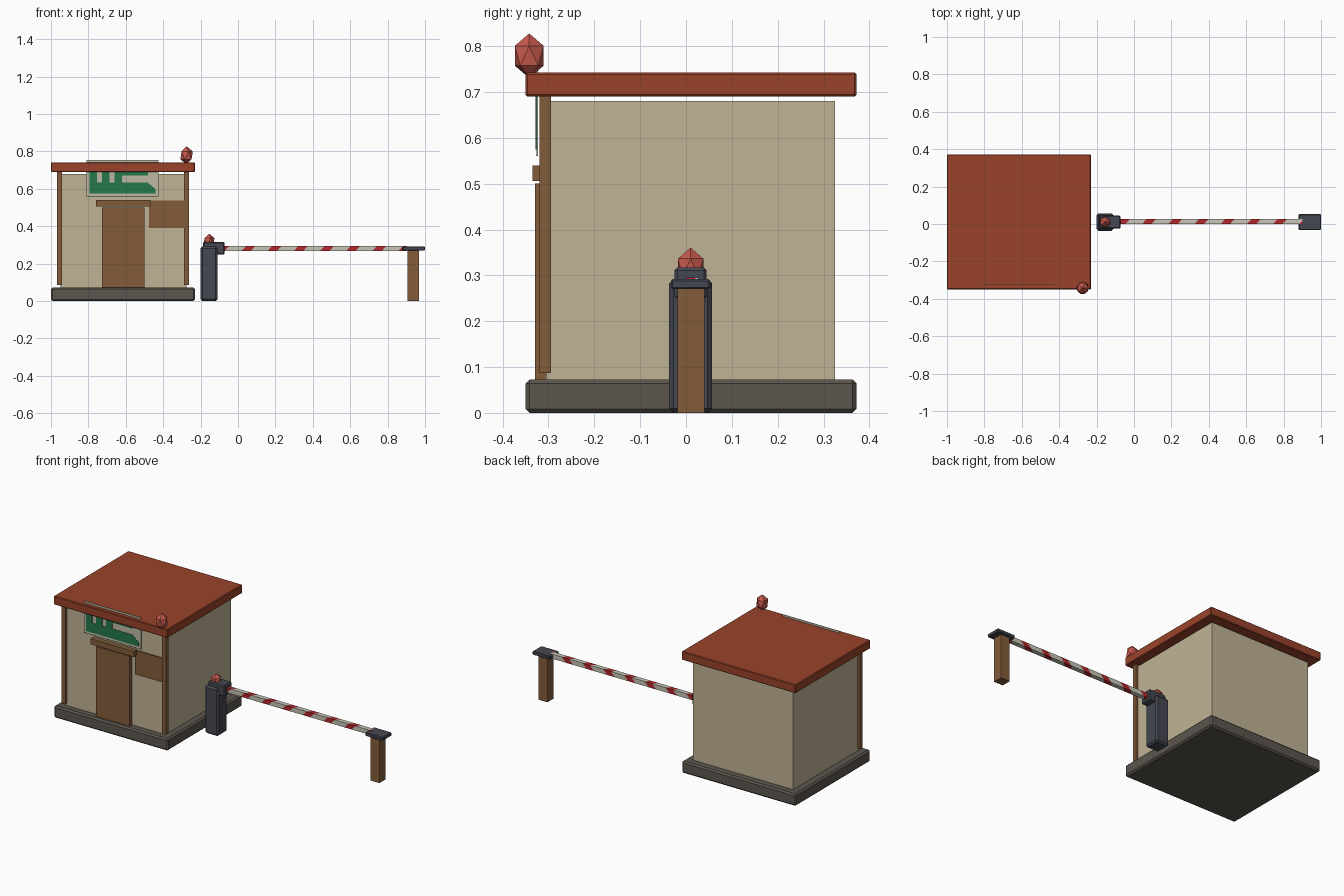
import bpy, bmesh, math
from mathutils import Vector

cube = bpy.data.objects.get("Cube")
if cube:
    bpy.data.objects.remove(cube, do_unlink=True)


def material(name, rgb):
    m = bpy.data.materials.new(name)
    m.use_nodes = True
    color = (*rgb, 1)
    m.diffuse_color = color
    node = next(n for n in m.node_tree.nodes if n.type == 'BSDF_PRINCIPLED')
    node.inputs["Base Color"].default_value = color
    return m


ROOF = material("roof_red", (.32, .055, .023))
WALL = material("sand_wall", (.53, .455, .305))
STONE = material("grey_stone", (.107, .093, .076))
WOOD = material("brown_wood", (.23, .107, .042))
METAL = material("dark_metal", (.061, .065, .084))
LAMP = material("lamp_red", (.578, .102, .076))
RED = material("stripe_red", (.445, .021, .026))
WHITE = material("stripe_white", (.58, .565, .485))
GREEN = material("sign_green", (.017, .188, .07))
BOARD = material("sign_board", (.515, .485, .376))


def finish(name, bm, *mats):
    bmesh.ops.recalc_face_normals(bm, faces=bm.faces)
    mesh = bpy.data.meshes.new(name)
    bm.to_mesh(mesh)
    bm.free()
    for m in mats:
        mesh.materials.append(m)
    ob = bpy.data.objects.new(name, mesh)
    bpy.context.collection.objects.link(ob)
    return ob


def box_mesh(x, y, z):
    bm = bmesh.new()
    bmesh.ops.create_cube(bm, size=1)
    for v in bm.verts:
        v.co = [r[0] if c < 0 else r[1] for c, r in zip(v.co, (x, y, z))]
    return bm


def box(name, mat, x, y, z, bevel=0):
    ob = finish(name, box_mesh(x, y, z), mat)
    if bevel:
        mod = ob.modifiers.new("chamfer", 'BEVEL')
        mod.width = bevel
        mod.segments = 1
    return ob


def lamp(name, center, radius, height):
    bm = bmesh.new()
    bmesh.ops.create_icosphere(bm, subdivisions=1, radius=1)
    for v in bm.verts:
        v.co = Vector(center) + Vector((v.co.x * radius, v.co.y * radius, v.co.z * height))
    return finish(name, bm, LAMP)


def panel(name, mat, outline, y, thick):
    # Flat shape drawn in x and z, given a little depth
    bm = bmesh.new()
    face = bm.faces.new([bm.verts.new((x, y, z)) for x, z in outline])
    new = bmesh.ops.extrude_face_region(bm, geom=[face])["geom"]
    for v in new:
        if isinstance(v, bmesh.types.BMVert):
            v.co.y += thick
    return finish(name, bm, mat)


def rect(x0, x1, z0, z1):
    return [(x0, z0), (x1, z0), (x1, z1), (x0, z1)]


# Booth
box("base_slab", STONE, (-1, -.23), (-.35, .372), (0, .073), .009)
box("booth_walls", WALL, (-.95, -.275), (-.305, .325), (.07, .68))
box("roof_slab", ROOF, (-1, -.23), (-.35, .372), (.69, .742), .004)
for side, x in (("right", -.968), ("left", -.29)):
    box(side + "_corner_post", WOOD, (x, x + .028), (-.32, -.295), (.087, .692))
box("door", WOOD, (-.727, -.5), (-.329, -.303), (.073, .5))
box("door_lintel", WOOD, (-.76, -.468), (-.335, -.303), (.506, .54))
box("window_shutter", WOOD, (-.475, -.268), (-.312, -.3), (.39, .537))
lamp("roof_lamp", (-.275, -.342, .779), .037, .0485)

# Sign board with abstract green bars
panel("sign_board", BOARD, rect(-.81, -.425, .56, .754), -.326, .003)
panel("sign_rim", GREEN, rect(-.81, -.425, .56, .5615), -.327, .001)
for i, x in enumerate((-.795, -.727, -.66)):
    panel(f"sign_bar_{i + 1}", GREEN, rect(x, x + .04, .63, .735), -.328, .002)
panel("sign_lower_band", GREEN,
      [(-.795, .575), (-.44, .575), (-.44, .598), (-.485, .635), (-.795, .635)], -.328, .002)
panel("sign_upper_band", GREEN, rect(-.62, -.48, .672, .735), -.328, .002)

# Barrier drive post and hinge housing
box("barrier_post", METAL, (-.2, -.11), (-.037, .057), (0, .292), .01)
box("hinge_housing", METAL, (-.187, -.072), (-.025, .045), (.248, .317), .006)
lamp("barrier_lamp", (-.155, .01, .317), .0325, .0434)

# Striped arm, cut along slanted planes
bm = box_mesh((-.08, .9), (-.001, .027), (.267, .295))
SLANT, PITCH, WIDTH = .9, .14, .05
mid = Vector((.068, .013, .281))
normal = Vector((1, -SLANT, -SLANT)).normalized()
for k in range(-2, 8):
    for edge in (-WIDTH / 2, WIDTH / 2):
        bmesh.ops.bisect_plane(bm, geom=bm.verts[:] + bm.edges[:] + bm.faces[:],
                               plane_co=mid + Vector((k * PITCH + edge, 0, 0)),
                               plane_no=normal)
for f in bm.faces:
    d = f.calc_center_median() - mid
    phase = (d.x - SLANT * (d.y + d.z) + PITCH / 2) % PITCH - PITCH / 2
    f.material_index = 1 if abs(phase) < WIDTH / 2 else 0
finish("barrier_arm", bm, WHITE, RED)

# Arm rest
box("rest_post", WOOD, (.907, .967), (-.018, .04), (0, .272))
box("rest_cap", METAL, (.88, 1), (-.033, .053), (.27, .292), .004)
